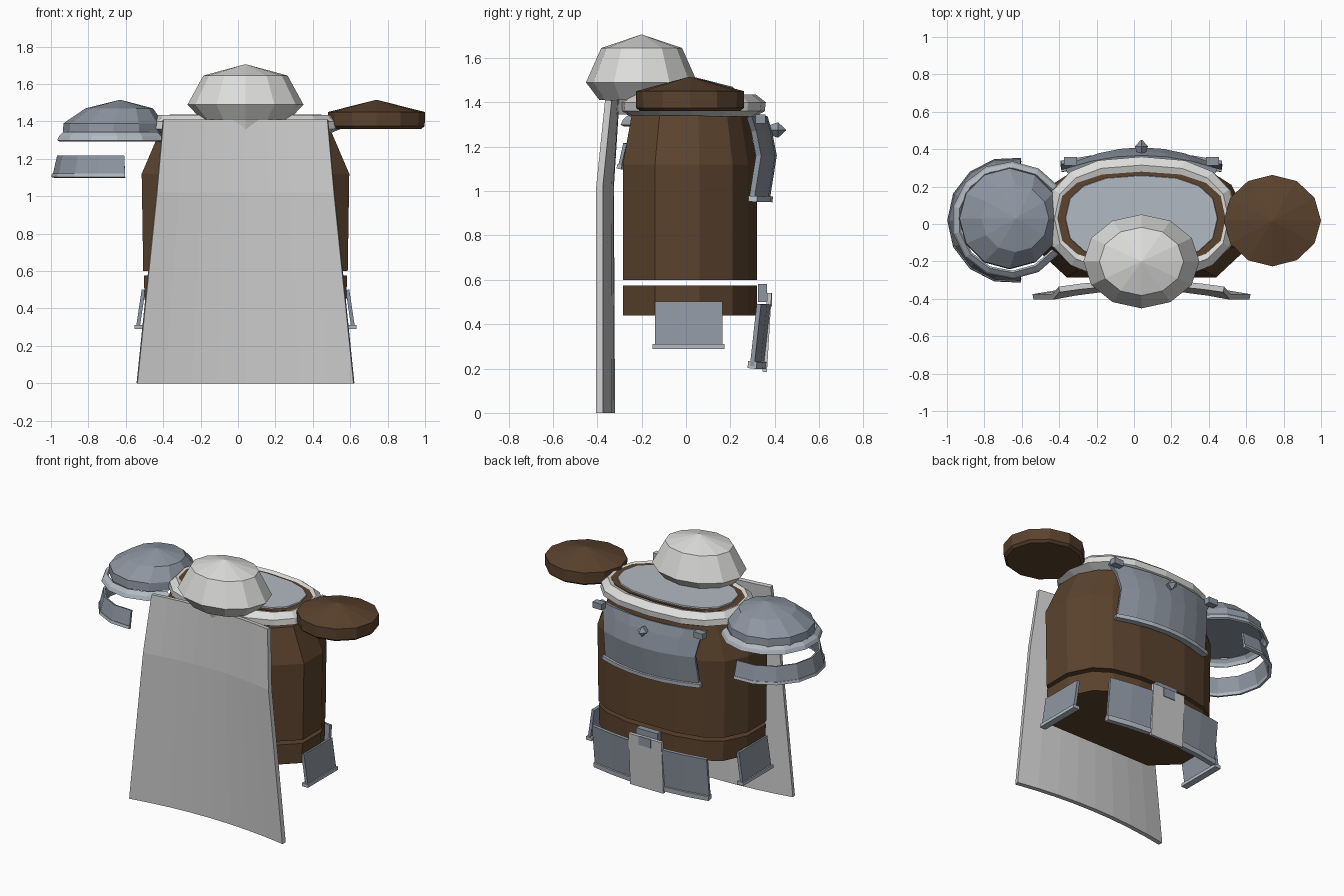
import bpy, bmesh
from math import sin, cos, radians, pi

if "Cube" in bpy.data.objects:
    bpy.data.objects.remove(bpy.data.objects["Cube"])

CX = 0.04  # body centre line


def material(name, r, g, b):
    m = bpy.data.materials.new(name)
    m.use_nodes = True
    m.diffuse_color = (r, g, b, 1)
    m.node_tree.nodes["Principled BSDF"].inputs["Base Color"].default_value = (r, g, b, 1)
    return m


BROWN = material("brown leather", 0.105, 0.056, 0.027)
WHITE = material("pale white", 0.72, 0.72, 0.71)
CLOTH = material("grey cloth", 0.6, 0.6, 0.6)
STEEL = material("blue steel", 0.27, 0.305, 0.36)
TRIM = material("light steel trim", 0.45, 0.49, 0.54)


def finish(name, bm, mat):
    bmesh.ops.recalc_face_normals(bm, faces=bm.faces)
    me = bpy.data.meshes.new(name)
    bm.to_mesh(me)
    bm.free()
    me.materials.append(mat)
    ob = bpy.data.objects.new(name, me)
    bpy.context.scene.collection.objects.link(ob)
    return ob


def loft(name, rings, mat, loop=False):
    """Skin closed rings; cap the ends, or join last ring to the first."""
    bm = bmesh.new()
    rs = [[bm.verts.new(p) for p in ring] for ring in rings]
    n = len(rs[0])
    for a, b in zip(rs, rs[1:] + (rs[:1] if loop else [])):
        for i in range(n):
            j = (i + 1) % n
            bm.faces.new((a[i], a[j], b[j], b[i]))
    if not loop:
        bm.faces.new(rs[0])
        bm.faces.new(rs[-1])
    return finish(name, bm, mat)


def sheet(name, cols, rows, f, thick, mat):
    """Bent plate: grid of f(col, row) points, thickened."""
    bm = bmesh.new()
    g = [[bm.verts.new(f(c, r)) for c in cols] for r in rows]
    for a, b in zip(g, g[1:]):
        for i in range(len(cols) - 1):
            bm.faces.new((a[i], a[i + 1], b[i + 1], b[i]))
    ob = finish(name, bm, mat)
    m = ob.modifiers.new("thickness", "SOLIDIFY")
    m.thickness = thick
    m.offset = 0
    return ob


def box(name, centre, size, mat):
    bm = bmesh.new()
    bmesh.ops.create_cube(bm, size=1)
    for v in bm.verts:
        v.co = [c + s * k for c, s, k in zip(centre, size, v.co)]
    return finish(name, bm, mat)


def span(a, b, n):
    return [a + (b - a) * i / n for i in range(n + 1)]


def oval(cx, cy, z, rx, ry, n=12, power=1.0):
    pts = []
    for i in range(n):
        c, s = cos(2 * pi * i / n), sin(2 * pi * i / n)
        sx, sy = (1 if c > 0 else -1), (1 if s > 0 else -1)
        pts.append((cx + rx * sx * abs(c) ** power, cy + ry * sy * abs(s) ** power, z))
    return pts


# Torso and waist band share one faceted outline
half = [(0.40, -0.285), (0.555, -0.14), (0.555, 0.06), (0.48, 0.21), (0.37, 0.28), (0.18, 0.32)]
outline = half + [(-x, y) for x, y in reversed(half)]


def body(z, sx=1.0, sy=1.0):
    return [(CX + x * sx, 0.02 + (y - 0.02) * sy, z) for x, y in outline]


loft("torso", [body(0.6, 0.985), body(1.12), body(1.34, 0.83, 0.87)], BROWN)
loft("waist_band", [body(0.44, 0.97), body(0.575, 0.98)], BROWN)


# Collar ring, leather rim and neck plate
def neck(z, rx, ry, cy=0.03):
    return oval(CX, cy, z, rx, ry, 16, 0.8)


loft("collar", [neck(1.335, 0.45, 0.28), neck(1.36, 0.51, 0.325), neck(1.40, 0.50, 0.33),
                neck(1.435, 0.465, 0.285), neck(1.42, 0.42, 0.24), neck(1.335, 0.42, 0.24)],
     WHITE, loop=True)
loft("collar_rim", [neck(1.34, 0.43, 0.24), neck(1.43, 0.455, 0.25)], BROWN)
loft("neck_plate", [neck(1.42, 0.41, 0.233), neck(1.438, 0.405, 0.228)], TRIM)

# Faceted front cap with its stem
loft("front_cap", [oval(CX, -0.2, z, r, r * 0.81) for z, r in
                   ((1.41, 0.235), (1.49, 0.31), (1.645, 0.225), (1.705, 0.004))], WHITE)
loft("cap_stem", [oval(CX, -0.2, 1.345, 0.12, 0.13), oval(CX, -0.2, 1.415, 0.17, 0.15)], WHITE)

# Cape: rows hold height, half width, edge depth, bow
sheet("cape", span(-1, 1, 8),
      [(0, 0.58, -0.39, 0.055), (1.02, 0.475, -0.39, 0.05), (1.41, 0.44, -0.35, 0.035)],
      lambda u, r: (CX + u * r[1], r[2] + r[3] * (1 - u * u), r[0]), 0.03, CLOTH)

# Left shoulder disc
loft("left_shoulder_disc", [oval(0.74, 0.018, z, r, r * 0.94) for z, r in
                            ((1.36, 0.24), (1.375, 0.258), (1.45, 0.26), (1.515, 0.004))], BROWN)

# Right shoulder dome with flared lip and arm cuff
loft("right_shoulder_dome", [oval(x, 0.03, z, r, r) for z, r, x in
                             ((1.335, 0.272, -0.665), (1.39, 0.268, -0.665),
                              (1.47, 0.18, -0.635), (1.515, 0.004, -0.63))], STEEL)


def arc(a, row):
    z, r = row
    return (-0.66 + r * cos(radians(a)), 0.02 + r * sin(radians(a)), z)


sheet("right_shoulder_lip", span(35, 325, 11), [(1.295, 0.308), (1.318, 0.298), (1.338, 0.275)],
      arc, 0.015, TRIM)
sheet("right_arm_cuff", span(80, 280, 8), [(1.105, 0.325), (1.215, 0.30)], arc, 0.015, STEEL)
sheet("right_cuff_trim", span(80, 280, 8), [(1.10, 0.328), (1.118, 0.324)], arc, 0.022, TRIM)


# Back breastplate, its lower trim, lugs and stud
def chest(u, row):
    z, hw, y = row
    return (CX + u * hw, y - 0.07 * u * u, z)


sheet("back_plate", span(-1, 1, 6),
      [(0.96, 0.35, 0.365), (1.16, 0.34, 0.397), (1.27, 0.36, 0.375), (1.335, 0.40, 0.355)],
      chest, 0.025, STEEL)
sheet("back_plate_trim", span(-1, 1, 6), [(0.952, 0.365, 0.367), (0.978, 0.36, 0.37)],
      chest, 0.045, TRIM)
loft("back_stud", [oval(CX, y, 1.275, 0.001, 0.001, 4) if r == 0 else
                   [(CX + r * cos(k * pi / 2), y, 1.275 + r * sin(k * pi / 2)) for k in range(4)]
                   for y, r in ((0.37, 0.02), (0.415, 0.035), (0.45, 0.003))], STEEL)


# Hanging guards on both sides
def skirt(x, z):
    return (CX + x, 0.345 + (z - 0.22) * 0.11 - 0.25 * x * x, z)


for s, side in ((1, "left"), (-1, "right")):
    box(side + "_plate_lug", (CX + s * 0.38, 0.335, 1.325), (0.07, 0.045, 0.04), STEEL)
    sheet(side + "_hip_guard", (-0.14, 0.165), (0.30, 0.50),
          lambda y, z: (CX + s * (0.575 - (z - 0.30) * 0.15), y, z), 0.02, STEEL)
    box(side + "_hip_guard_trim", (CX + s * 0.57, 0.012, 0.30), (0.045, 0.325, 0.022), TRIM)
    cols = [s * x for x in span(0.12, 0.43, 2)]
    sheet(side + "_rear_guard", cols, (0.21, 0.49), skirt, 0.02, STEEL)
    sheet(side + "_rear_guard_trim", cols, (0.20, 0.232), skirt, 0.04, TRIM)

# Centre flap with clip and buckle
sheet("rear_flap", (-0.125, 0.125), (0.185, 0.54),
      lambda x, z: (CX + x, 0.355 + (z - 0.185) * 0.06, z), 0.02, CLOTH)
box("flap_clip", (CX, 0.345, 0.54), (0.16, 0.04, 0.08), STEEL)
box("flap_buckle", (CX, 0.375, 0.51), (0.09, 0.025, 0.06), STEEL)
